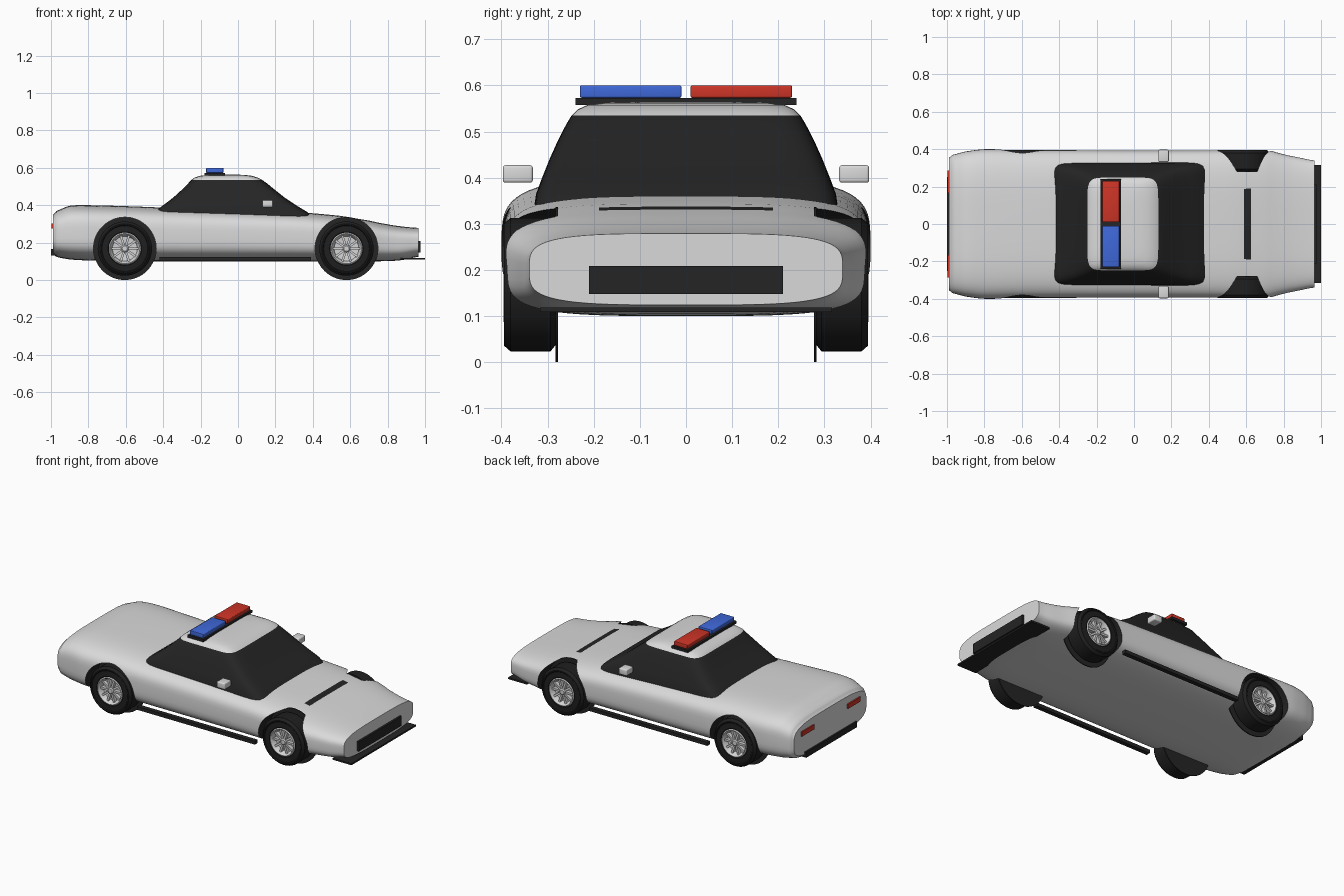
import bpy, bmesh, math
from mathutils import Matrix, Vector

if "Cube" in bpy.data.objects:
    bpy.data.objects.remove(bpy.data.objects["Cube"])


def mat(name, r, g, b):
    m = bpy.data.materials.new(name)
    m.diffuse_color = (r, g, b, 1)
    m.use_nodes = True
    m.node_tree.nodes["Principled BSDF"].inputs["Base Color"].default_value = m.diffuse_color
    return m


WHITE = mat("white_paint", 0.70, 0.70, 0.71)
DARK = mat("dark_glass_trim", 0.018, 0.018, 0.018)
RUBBER = mat("tyre_rubber", 0.014, 0.014, 0.014)
METAL = mat("rim_metal", 0.66, 0.66, 0.67)
RED = mat("red_lamp", 0.62, 0.035, 0.02)
BLUE = mat("blue_lamp", 0.05, 0.14, 0.70)


def finish(bm, name, mats, angle=35):
    bmesh.ops.recalc_face_normals(bm, faces=bm.faces[:])
    me = bpy.data.meshes.new(name)
    bm.to_mesh(me)
    bm.free()
    for m in mats:
        me.materials.append(m)
    ob = bpy.data.objects.new(name, me)
    bpy.context.collection.objects.link(ob)
    smooth(ob, angle)
    return ob


def smooth(ob, angle=35):
    bpy.ops.object.select_all(action='DESELECT')
    bpy.context.view_layer.objects.active = ob
    ob.select_set(True)
    bpy.ops.object.shade_smooth_by_angle(angle=math.radians(angle))


def box(name, x, y, z, m, bevel=0.0):
    """Box from (min, max) ranges."""
    bm = bmesh.new()
    bmesh.ops.create_cube(bm, size=1)
    for v in bm.verts:
        for i, (a, b) in enumerate((x, y, z)):
            v.co[i] = (a + b) / 2 + v.co[i] * (b - a)
    if bevel:
        bmesh.ops.bevel(bm, geom=bm.edges[:], offset=bevel, segments=3, profile=0.5, affect='EDGES')
    return finish(bm, name, [m])


def loft(bm, rings, caps=True, closed=True):
    vr = [[bm.verts.new(p) for p in r] for r in rings]
    n = len(vr[0])
    for a, b in zip(vr, vr[1:]):
        for i in range(n):
            j = (i + 1) % n
            bm.faces.new((a[i], a[j], b[j], b[i]))
    if caps:
        bm.faces.new(vr[0])
        bm.faces.new(vr[-1])


def super_ring(n, e):
    """Unit superellipse points."""
    pts = []
    for i in range(n):
        t = 2 * math.pi * (i + 0.5) / n
        c, s = math.cos(t), math.sin(t)
        pts.append((math.copysign(abs(c) ** (2 / e), c), math.copysign(abs(s) ** (2 / e), s)))
    return pts


def lathe(bm, profile, centre, side, n=48, caps=True):
    """Revolve (radius, distance outward) about the y axis."""
    cx, cy, cz = centre
    loft(bm, [[(cx + r * math.cos(2 * math.pi * i / n), cy + side * s, cz + r * math.sin(2 * math.pi * i / n))
               for i in range(n)] for r, s in profile], caps)


def spline(st, sub):
    """Smooth the station table with a Catmull-Rom curve."""
    out = []
    P = [Vector(s) for s in st]
    for i in range(len(P) - 1):
        p0, p1, p2, p3 = P[max(i - 1, 0)], P[i], P[i + 1], P[min(i + 2, len(P) - 1)]
        for k in range(sub):
            t = k / sub
            q = 0.5 * (2 * p1 + (p2 - p0) * t + (2 * p0 - 5 * p1 + 4 * p2 - p3) * t * t
                       + (3 * p1 - p0 - 3 * p2 + p3) * t ** 3)
            q[0] = p1[0] + (p2[0] - p1[0]) * t
            out.append(q)
    return out + [P[-1]]


WR, WZ, WY = 0.168, 0.168, 0.28
AXLES = {"rear": -0.605, "front": 0.58}

# Lower body: x, half width, bottom, top
stations = [(-0.99, 0.355, 0.140, 0.350), (-0.97, 0.370, 0.123, 0.370), (-0.90, 0.388, 0.110, 0.397),
            (-0.80, 0.400, 0.104, 0.400), (-0.60, 0.396, 0.101, 0.395), (-0.40, 0.395, 0.100, 0.387),
            (0.00, 0.393, 0.100, 0.375), (0.35, 0.393, 0.100, 0.361), (0.55, 0.395, 0.100, 0.343),
            (0.70, 0.398, 0.100, 0.318), (0.80, 0.373, 0.101, 0.298), (0.88, 0.356, 0.107, 0.286),
            (0.965, 0.340, 0.124, 0.279)]
bm = bmesh.new()
unit = super_ring(64, 3.8)
loft(bm, [[(x, w * a, (lo + hi) / 2 + (hi - lo) / 2 * b) for a, b in unit]
          for x, w, lo, hi in spline(stations, 4)])
body = finish(bm, "lower_body", [WHITE, DARK])

# Wheel arch cutters
bm = bmesh.new()
for ax in AXLES.values():
    for s in (1, -1):
        lathe(bm, [(WR, 0), (WR, 0.2)], (ax, s * WY, WZ), s, 64)
cutter = finish(bm, "arch_cutter", [DARK])
cutter.hide_render = True
mod = body.modifiers.new("arches", 'BOOLEAN')
mod.operation, mod.solver, mod.object = 'DIFFERENCE', 'EXACT', cutter
bpy.context.view_layer.objects.active = body
bpy.ops.object.modifier_apply(modifier=mod.name)
bpy.data.objects.remove(cutter)

# Dark arch linings: faces lying on the cut surfaces
me = body.data
for p in me.polygons:
    p.material_index = 0
    for ax in AXLES.values():
        co = [me.vertices[i].co for i in p.vertices]
        rad = [math.hypot(c.x - ax, c.z - WZ) for c in co]
        wall = all(abs(r - WR) < 0.002 for r in rad) and abs(p.normal.y) < 0.05
        floor = all(abs(abs(c.y) - WY) < 0.001 for c in co) and max(rad) < WR + 0.002
        if wall or floor:
            p.material_index = 1
smooth(body)

# Cabin: z, rear x, front x, half width, squareness
levels = [(0.32, -0.475, 0.415, 0.332, 12), (0.365, -0.448, 0.368, 0.325, 12), (0.40, -0.40, 0.310, 0.312, 11),
          (0.44, -0.347, 0.250, 0.296, 10), (0.48, -0.303, 0.200, 0.278, 9), (0.515, -0.268, 0.157, 0.260, 8),
          (0.535, -0.250, 0.130, 0.248, 8), (0.548, -0.232, 0.105, 0.235, 7), (0.557, -0.205, 0.075, 0.215, 6),
          (0.562, -0.165, 0.035, 0.18, 5), (0.564, -0.10, -0.02, 0.10, 4)]
bm = bmesh.new()
rings = []
for z, xr, xf, w, e in levels:
    rings.append([((xr + xf) / 2 + (xf - xr) / 2 * a, w * b, z) for a, b in super_ring(64, e)])
loft(bm, rings)
for f in bm.faces:
    f.material_index = 1 if f.calc_center_median().z > 0.535 else 0
finish(bm, "cabin", [DARK, WHITE], 40)

# Light bar
box("light_bar_base", (-0.18, -0.07), (-0.24, 0.24), (0.558, 0.573), DARK)
box("red_light", (-0.17, -0.078), (0.01, 0.23), (0.573, 0.60), RED, 0.004)
box("blue_light", (-0.17, -0.078), (-0.23, -0.01), (0.573, 0.60), BLUE, 0.004)

# Front and rear trim
box("grille", (0.95, 0.977), (-0.21, 0.21), (0.148, 0.208), DARK)
box("front_splitter", (0.87, 1.0), (-0.316, 0.316), (0.109, 0.119), DARK)
box("rear_bumper", (-1.0, -0.97), (-0.25, 0.25), (0.13, 0.165), DARK)

for s, side in ((1, "left"), (-1, "right")):
    def span(a, b):
        return tuple(sorted((s * a, s * b)))

    # Side trim, mirrors and tail lamps
    box(side + "_skirt", (-0.42, 0.39), span(0.365, 0.392), (0.103, 0.124), DARK)
    box(side + "_mirror", (0.13, 0.186), span(0.332, 0.397), (0.389, 0.427), WHITE, 0.006)
    box(side + "_tail_lamp", (-0.998, -0.985), span(0.165, 0.287), (0.275, 0.303), RED)

    for end, ax in AXLES.items():
        c = (ax, s * WY, WZ)
        tag = end + "_" + side
        # Thin inner arch disc
        bm = bmesh.new()
        lathe(bm, [(WR, -0.003), (WR, 0.003)], c, s, 64)
        finish(bm, tag + "_arch_disc", [DARK])
        # Tyre
        bm = bmesh.new()
        lathe(bm, [(0.085, 0.002), (0.13, 0.002), (0.145, 0.014), (0.145, 0.10), (0.132, 0.115),
                   (0.126, 0.115), (0.122, 0.111), (0.09, 0.113), (0.082, 0.108), (0.082, 0.05)], c, s)
        finish(bm, tag + "_tyre", [RUBBER])
        # Rim dish with hub and spokes
        bm = bmesh.new()
        lathe(bm, [(0.083, 0.04), (0.086, 0.112), (0.080, 0.116), (0.074, 0.110), (0.066, 0.082), (0.02, 0.078),
                   (0.02, 0.104), (0.014, 0.109)], c, s)
        for k in range(10):
            M = (Matrix.Translation((ax, s * (WY + 0.092), WZ)) @ Matrix.Rotation(k * math.pi / 5, 4, 'Y')
                 @ Matrix.Translation((0.045, 0, 0)) @ Matrix.Diagonal((0.062, 0.022, 0.012, 1)))
            bmesh.ops.create_cube(bm, size=1, matrix=M)
        finish(bm, tag + "_rim", [METAL])
